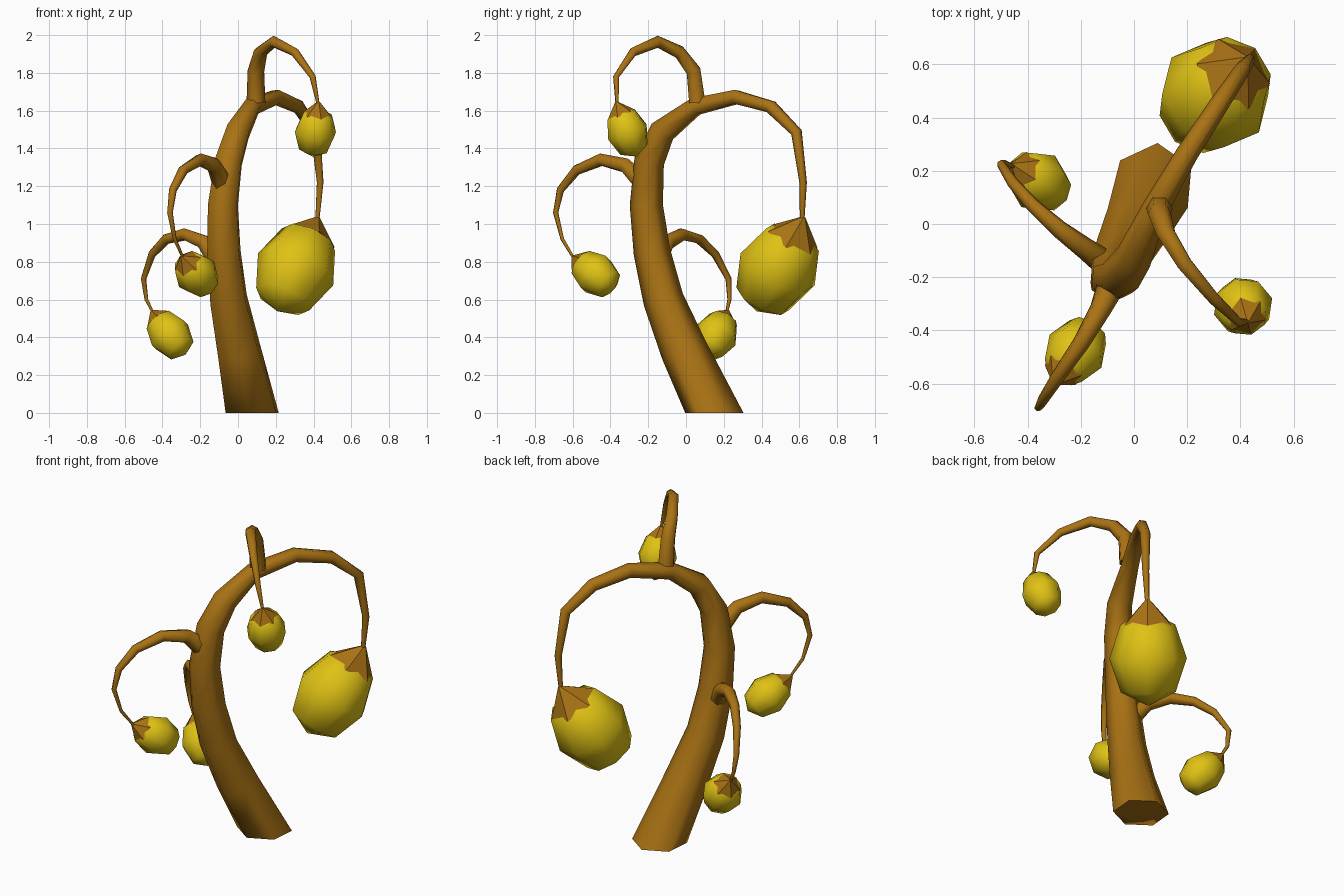
import bpy, bmesh, math
from mathutils import Vector, Matrix

cube = bpy.data.objects.get("Cube")
if cube:
    bpy.data.objects.remove(cube, do_unlink=True)


def make_material(name, rgb):
    mat = bpy.data.materials.new(name)
    mat.use_nodes = True
    color = (*rgb, 1.0)
    mat.diffuse_color = color
    mat.node_tree.nodes["Principled BSDF"].inputs["Base Color"].default_value = color
    return mat


BARK = make_material("brown bark", (0.40, 0.17, 0.007))
FRUIT = make_material("yellow fruit", (0.74, 0.54, 0.007))


def finish(bm, name, mat, smooth_angle=None):
    bmesh.ops.recalc_face_normals(bm, faces=bm.faces)
    mesh = bpy.data.meshes.new(name)
    bm.to_mesh(mesh)
    bm.free()
    mesh.materials.append(mat)
    obj = bpy.data.objects.new(name, mesh)
    bpy.context.collection.objects.link(obj)
    if smooth_angle:
        bpy.ops.object.select_all(action="DESELECT")
        obj.select_set(True)
        bpy.context.view_layer.objects.active = obj
        bpy.ops.object.shade_smooth_by_angle(angle=math.radians(smooth_angle))
    return obj


def tapered_tube(name, path, start_dir, turn=0, sides=6):
    """Six-sided tube through (x, y, z, radius) points, carried along without twist."""
    pts = [Vector(p[:3]) for p in path]
    bm = bmesh.new()
    tangent = Vector(start_dir).normalized()
    side = Vector((1, 0, 0))
    side = (side - tangent * side.dot(tangent)).normalized()
    side = Matrix.Rotation(math.radians(turn), 3, tangent) @ side
    rings = []
    for i, p in enumerate(pts):
        if i:
            before = (p - pts[i - 1]).normalized()
            after = (pts[min(i + 1, len(pts) - 1)] - p).normalized()
            new = (before + after).normalized()
            side = tangent.rotation_difference(new) @ side
            tangent = new
        up = tangent.cross(side)
        ring = []
        for k in range(sides):
            a = math.tau * k / sides
            ring.append(bm.verts.new(p + (side * math.cos(a) + up * math.sin(a)) * path[i][3]))
        rings.append(ring)
    for low, high in zip(rings, rings[1:]):
        for k in range(sides):
            n = (k + 1) % sides
            bm.faces.new((low[k], low[n], high[n], high[k]))
    bm.faces.new(rings[0])
    bm.faces.new(rings[-1])
    return finish(bm, name, BARK, 65)


def hanging_fruit(name, center, axis, radius):
    """Low-poly egg with a pointed six-sided cap at the stem end."""
    turn = Vector(axis).to_track_quat("Z", "Y").to_matrix().to_4x4()
    place = Matrix.Translation(center) @ turn
    bm = bmesh.new()
    bmesh.ops.create_uvsphere(bm, u_segments=8, v_segments=4, radius=radius)
    bmesh.ops.scale(bm, vec=(1.03, 1.03, 1.27), verts=bm.verts)
    bm.transform(place)
    finish(bm, name, FRUIT, 65)
    bm = bmesh.new()
    bmesh.ops.create_cone(bm, cap_ends=True, segments=6, radius1=radius * 0.71,
                          radius2=radius * 0.04, depth=radius * 0.68)
    bmesh.ops.translate(bm, vec=(0, 0, radius * 1.24), verts=bm.verts)
    bm.transform(place)
    finish(bm, name + "_cap", BARK)


# Trunk arching over to the large fruit
tapered_tube("trunk", [
    (.075, .15, 0, .155), (.005, -.01, .33, .125), (-.05, -.12, .6, .108),
    (-.075, -.18, .85, .098), (-.08, -.21, 1.1, .088), (-.05, -.195, 1.33, .08),
    (0, -.125, 1.49, .07), (.075, .05, 1.622, .05), (.2, .265, 1.672, .042),
    (.32, .45, 1.62, .037), (.41, .585, 1.485, .03), (.435, .62, 1.22, .02),
    (.42, .615, 1.02, .012)], (0, 0, 1), 25)

# Side branches, thick at the trunk and thin at the fruit
tapered_tube("top_branch", [
    (.095, .06, 1.64, .05), (.095, .04, 1.81, .044), (.12, -.035, 1.91, .037),
    (.19, -.15, 1.965, .032), (.3, -.28, 1.91, .025), (.395, -.37, 1.78, .017),
    (.425, -.365, 1.63, .008)], (0, 0, 1))
tapered_tube("front_branch", [
    (-.085, -.23, 1.22, .055), (-.125, -.32, 1.31, .042), (-.2, -.45, 1.34, .034),
    (-.29, -.58, 1.285, .027), (-.345, -.665, 1.18, .021), (-.36, -.69, 1.06, .015),
    (-.335, -.655, .92, .01), (-.29, -.595, .82, .007)], (-.3, -.7, .6))
tapered_tube("right_branch", [
    (-.12, -.14, .82, .05), (-.18, -.095, .905, .042), (-.28, -.02, .945, .034),
    (-.38, .07, .92, .027), (-.455, .155, .84, .022), (-.5, .225, .71, .016),
    (-.485, .23, .6, .011), (-.44, .21, .51, .006)], (-.5, .3, .8))

# Fruits
hanging_fruit("large_fruit", (.305, .485, .76), (.36, .42, .83), .21)
hanging_fruit("top_fruit", (.41, -.31, 1.487), (.1, -.35, .93), .11)
hanging_fruit("front_fruit", (-.22, -.478, .735), (-.45, -.7, .53), .112)
hanging_fruit("right_fruit", (-.36, .16, .412), (-.55, .36, .72), .112)
